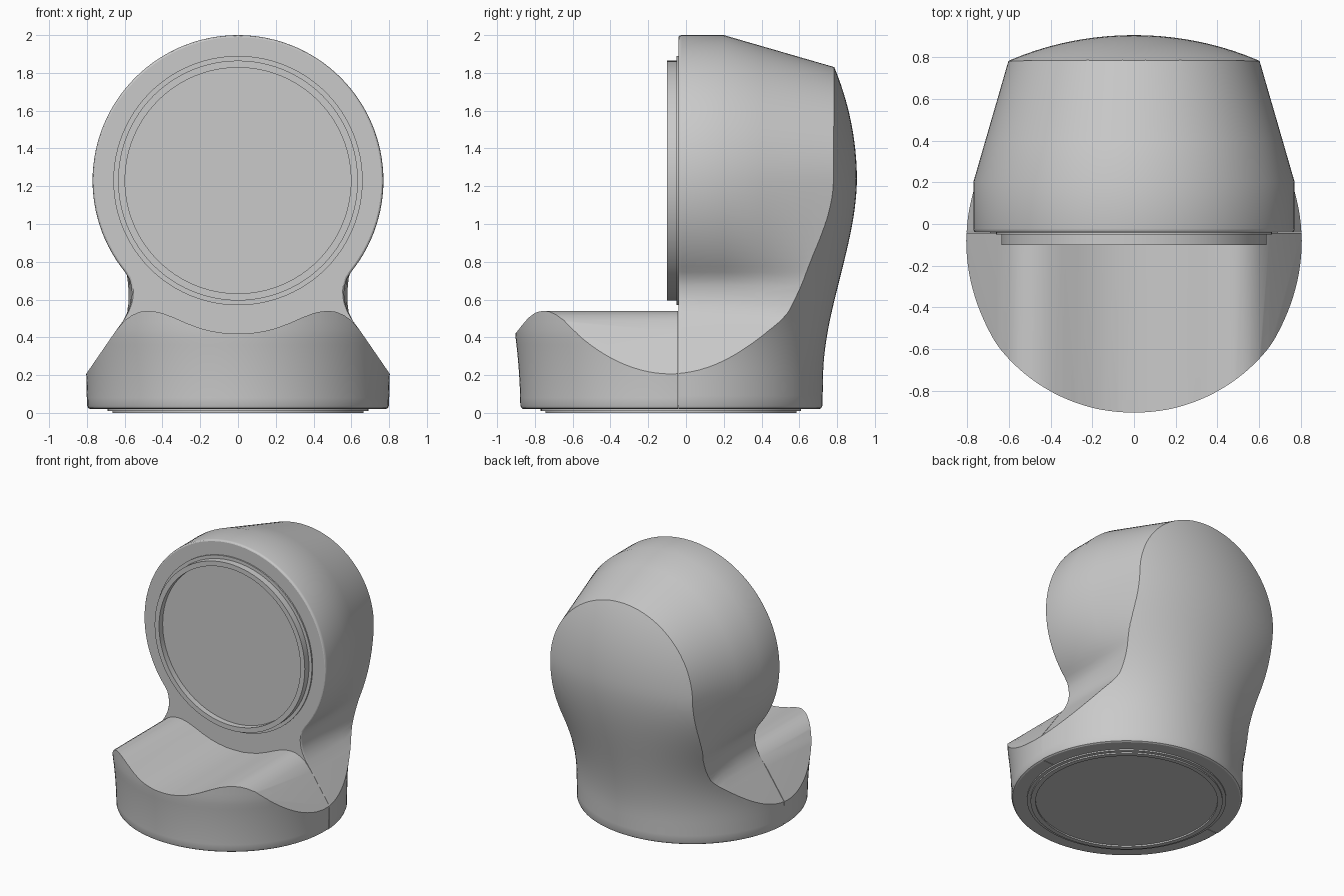
import bpy, bmesh, math

cube = bpy.data.objects.get("Cube")
if cube:
    bpy.data.objects.remove(cube, do_unlink=True)

grey = bpy.data.materials.new("matte_grey")
grey.use_nodes = True
colour = (0.59, 0.59, 0.59, 1)
grey.diffuse_color = colour
grey.node_tree.nodes["Principled BSDF"].inputs["Base Color"].default_value = colour

HEAD_Z = 1.23      # height of the round head's axis
HEAD_R = 0.77
BACK_R = 0.602     # head radius where it meets the back dome
NECK = 0.588       # half width of the neck at the back
MID_Y = -0.08      # centre of the round foot


def loft(name, rings):
    """Skin a list of equal rings and cap both ends."""
    bm = bmesh.new()
    loops = [[bm.verts.new(p) for p in ring] for ring in rings]
    n = len(loops[0])
    for a, b in zip(loops, loops[1:]):
        for i in range(n):
            j = (i + 1) % n
            bm.faces.new((a[i], a[j], b[j], b[i]))
    bm.faces.new(loops[0])
    bm.faces.new(loops[-1])
    bmesh.ops.recalc_face_normals(bm, faces=bm.faces)
    mesh = bpy.data.meshes.new(name)
    bm.to_mesh(mesh)
    bm.free()
    mesh.materials.append(grey)
    obj = bpy.data.objects.new(name, mesh)
    bpy.context.collection.objects.link(obj)
    return obj


def smooth(obj, degrees=28):
    obj.data.shade_smooth()
    obj.data.set_sharp_from_angle(angle=math.radians(degrees))


def intersect(obj, cutter):
    """Keep only the volume shared by both shapes."""
    mod = obj.modifiers.new("trim", 'BOOLEAN')
    mod.operation = 'INTERSECT'
    mod.solver = 'EXACT'
    mod.object = cutter
    bpy.context.view_layer.update()
    graph = bpy.context.evaluated_depsgraph_get()
    mesh = bpy.data.meshes.new_from_object(obj.evaluated_get(graph))
    obj.modifiers.clear()
    obj.data = mesh
    bpy.data.objects.remove(cutter, do_unlink=True)
    smooth(obj)


def mirrored(half):
    """Complete an outline that starts and may end on the centre line."""
    return half + [(-x, z) for x, z in reversed(half) if x > 0.0001]


def ellipse(w, b, z, n=128):
    turns = [2 * math.pi * i / n for i in range(n)]
    return [(w * math.cos(t), MID_Y + b * math.sin(t), z) for t in turns]


def ease(t):
    t = max(0, min(1, t))
    return t * t * (3 - 2 * t)


# Head: round outline flowing through a neck into a flared skirt
arc = [math.radians(129) * i / 43 for i in range(44)]
head_half = [(HEAD_R * math.sin(a), HEAD_Z + HEAD_R * math.cos(a)) for a in arc]
head_half += [(0.576, 0.71), (0.566, 0.675), (0.562, 0.64), (0.563, 0.605),
              (0.57, 0.57), (0.585, 0.53), (0.61, 0.485), (0.65, 0.43), (0.98, -0.05)]
head_outline = mirrored(head_half)


def back_point(x, z):
    """Rear outline: a smaller half circle above nearly straight sides."""
    if z >= HEAD_Z:
        s = BACK_R / HEAD_R
        return x * s, HEAD_Z + (z - HEAD_Z) * s
    side = NECK + (BACK_R - NECK) * ease((z - 0.65) / (HEAD_Z - 0.65))
    return math.copysign(max(side, abs(x) if z < 0.6 else 0), x), z


def head_ring(y, inset=0):
    draft = max(0, (y - 0.2) / 0.58)
    ring = []
    for x, z in head_outline:
        bx, bz = back_point(x, z)
        px, pz = x + (bx - x) * draft, z + (bz - z) * draft
        ring.append((px * (1 - inset), y, HEAD_Z + (pz - HEAD_Z) * (1 - inset)))
    return ring


head = loft("head_and_back", [head_ring(-0.04, 0.014), head_ring(-0.037, 0.007),
                              head_ring(-0.031, 0.002), head_ring(-0.022)]
            + [head_ring(y) for y in (0.2, 0.4, 0.6, 0.78, 1.0)])


# Back shell: round at the foot, opening into a shallow dome behind the head
def back_ring(z, scale=1):
    if z < HEAD_Z:
        s = ease((z - 0.2) / (HEAD_Z - 0.2))
        radius = 0.8 + 0.76 * s ** 1.8
        depth = 0.802 + 0.183 * (0.88 * s + 0.12 * z / HEAD_Z)
    else:
        radius = math.sqrt(1.56 ** 2 - (z - HEAD_Z) ** 2)
        depth = radius - 0.655 - MID_Y
    return ellipse(scale * math.sqrt(radius * depth), scale * depth, z)


shell = loft("back_shell", [back_ring(0.02, 0.98), back_ring(0.026, 0.993)]
             + [back_ring(0.04 + 0.05 * i) for i in range(41)])
intersect(head, shell)

# Front foot: saddle-shaped top pulled forward and trimmed to the round foot
foot_half = [(0, 0.42), (0.07, 0.422), (0.14, 0.433), (0.2, 0.448), (0.27, 0.474),
             (0.34, 0.505), (0.4, 0.528), (0.44, 0.537), (0.48, 0.54),
             (0.52, 0.535), (0.56, 0.518), (0.6, 0.49), (0.65, 0.43), (0.98, -0.05)]
foot_outline = mirrored(foot_half)
foot = loft("front_foot", [[(x, y, z) for x, z in foot_outline]
                           for y in (-1.2, -0.043)])


def foot_ring(z, scale=1):
    radius = scale * (0.797 + 0.028 * min(1, z / 0.42) ** 2)
    return ellipse(radius, radius, z)


foot_body = loft("foot_body", [foot_ring(0.02, 0.98), foot_ring(0.026, 0.993)]
                 + [foot_ring(0.04 + 0.04 * i) for i in range(15)])
intersect(foot, foot_body)


# Round plates: stepped discs with a recess inside the rim
def plate(name, steps, place, n=96):
    turns = [2 * math.pi * i / n for i in range(n)]
    obj = loft(name, [[place(r * math.cos(t), r * math.sin(t), h) for t in turns]
                      for r, h in steps])
    smooth(obj)


plate("face_plate",
      [(0.66, -0.02), (0.66, 0.01), (0.635, 0.01), (0.635, 0.06),
       (0.598, 0.06), (0.598, 0.016)],
      lambda u, v, h: (u, -0.04 - h, HEAD_Z + v))
plate("bottom_plate",
      [(0.69, -0.02), (0.69, 0.01), (0.665, 0.01), (0.665, 0.02),
       (0.63, 0.02), (0.63, 0.009)],
      lambda u, v, h: (u, MID_Y + v, 0.02 - h))
